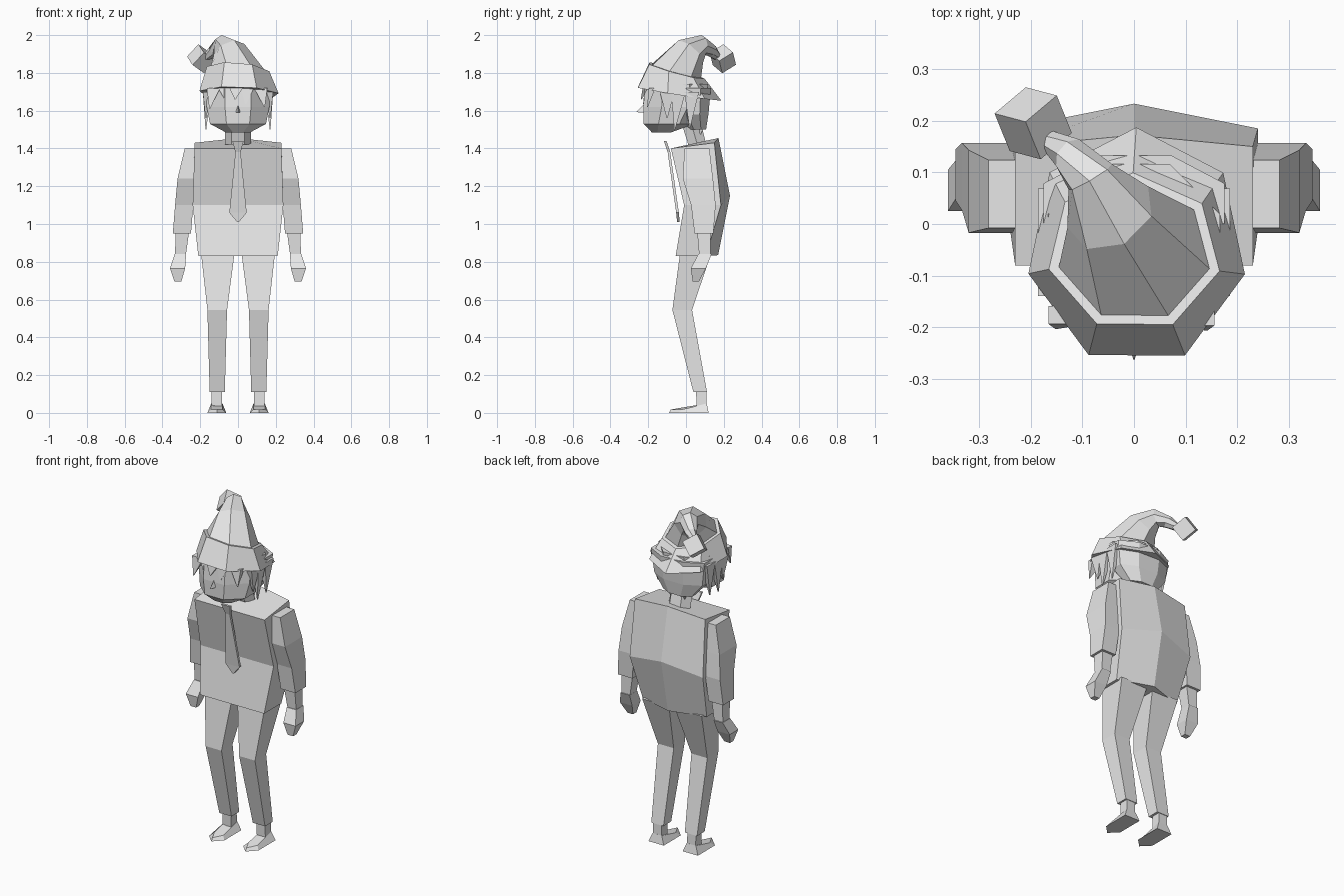
import bpy
import bmesh
from math import pi, cos, sin
from mathutils import Vector, Matrix, Euler

default_cube = bpy.data.objects.get("Cube")
if default_cube:
    bpy.data.objects.remove(default_cube, do_unlink=True)

grey = bpy.data.materials.new("light grey")
grey.use_nodes = True
grey.diffuse_color = (0.8, 0.8, 0.8, 1)
grey.node_tree.nodes["Principled BSDF"].inputs["Base Color"].default_value = grey.diffuse_color


def finish(name, bm, mirrored=False):
    """Turn a bmesh into a flat shaded object, optionally mirrored left to right."""
    bmesh.ops.recalc_face_normals(bm, faces=bm.faces[:])
    mesh = bpy.data.meshes.new(name)
    bm.to_mesh(mesh)
    bm.free()
    mesh.materials.append(grey)
    part = bpy.data.objects.new(name, mesh)
    bpy.context.scene.collection.objects.link(part)
    if mirrored:
        part.modifiers.new("left and right", 'MIRROR').use_clip = False
    return part


def loft(name, sections, mirrored=False):
    """Skin a list of cross-sections and close both ends."""
    bm = bmesh.new()
    loops = [[bm.verts.new(point) for point in section] for section in sections]
    count = len(loops[0])
    for lower, upper in zip(loops, loops[1:]):
        for i in range(count):
            j = (i + 1) % count
            bm.faces.new((lower[i], lower[j], upper[j], upper[i]))
    bm.faces.new(loops[0])
    bm.faces.new(loops[-1])
    return finish(name, bm, mirrored)


def ring(centre, rx, ry, sides, normal=(0, 0, 1)):
    """Polygon section with a flat side to the front, tilted to a normal."""
    tilt = Vector((0, 0, 1)).rotation_difference(Vector(normal))
    points = []
    for i in range(sides):
        angle = -pi / 2 + (i + 0.5) * 2 * pi / sides
        points.append(Vector(centre) + tilt @ Vector((rx * cos(angle), ry * sin(angle), 0)))
    return points


def box(cx, half_width, cy, half_depth, z):
    """Rectangular section for limbs."""
    return [(cx + sx * half_width, cy + sy * half_depth, z)
            for sx, sy in ((-1, -1), (1, -1), (1, 1), (-1, 1))]


def limb(name, rows):
    return loft(name, [box(*row) for row in rows], mirrored=True)


def spike(name, base, tip, width, depth, mirrored=False):
    return loft(name, [ring(base, width, depth, 4), ring(tip, 0.003, 0.003, 4)], mirrored)


# Torso: flat front, side walls and a back folded along the spine
def torso_section(width, front, side, spine, z_front, z_side, z_spine):
    return [(-width, front, z_front), (width, front, z_front), (width, side, z_side),
            (0, spine, z_spine), (-width, side, z_side)]


loft("torso", [
    torso_section(0.21, -0.055, 0.105, 0.17, 0.83, 0.83, 0.835),
    torso_section(0.24, -0.01, 0.185, 0.233, 1.1, 1.1, 1.15),
    torso_section(0.23, -0.08, 0.15, 0.172, 1.4, 1.43, 1.455),
])

# Tie: knot, narrow neck, broad blade and pointed end
def tie_section(half_width, y, z):
    return box(0, half_width, y, 0.007, z)


loft("tie", [tie_section(*row) for row in (
    (0.004, -0.04, 1.01), (0.046, -0.045, 1.06), (0.014, -0.09, 1.38),
    (0.03, -0.11, 1.44))])

# Arms
limb("sleeve", [(0.297, 0.048, 0.095, 0.05, 0.95), (0.285, 0.048, 0.092, 0.065, 1.1),
                (0.275, 0.045, 0.063, 0.08, 1.24), (0.25, 0.032, 0.058, 0.066, 1.4)])
limb("forearm", [(0.305, 0.028, 0.1, 0.03, 0.83), (0.295, 0.036, 0.095, 0.036, 0.96)])
limb("hand", [(0.318, 0.018, 0.052, 0.016, 0.695), (0.32, 0.04, 0.065, 0.04, 0.765),
              (0.305, 0.03, 0.1, 0.035, 0.84)])

# Legs
limb("trouser_leg", [(0.11, 0.04, 0.075, 0.036, 0.11), (0.11, 0.052, -0.02, 0.052, 0.545),
                     (0.107, 0.088, 0.05, 0.082, 0.84)])
limb("ankle", [(0.112, 0.028, 0.083, 0.027, 0.03), (0.112, 0.028, 0.08, 0.027, 0.13)])


# Feet: wedge with a pointed toe
def foot_section(half_width, heel, ball, toe, z_back, z_front):
    x = 0.112
    return [(x - half_width, heel, z_back), (x - half_width, ball, z_front), (x, toe, z_front),
            (x + half_width, ball, z_front), (x + half_width, heel, z_back)]


loft("foot", [foot_section(0.05, 0.12, -0.04, -0.09, 0, 0),
              foot_section(0.03, 0.11, -0.02, -0.08, 0.05, 0.018)], mirrored=True)

# Neck and head
loft("neck", [ring((0, 0.06, 1.42), 0.07, 0.055, 6), ring((0, 0.02, 1.56), 0.07, 0.06, 6)])
loft("head", [ring((0, -0.13, 1.485), 0.07, 0.055, 8), ring((0, -0.09, 1.53), 0.16, 0.145, 8),
              ring((0, -0.06, 1.62), 0.18, 0.18, 8), ring((0, -0.05, 1.74), 0.18, 0.18, 8)])
loft("nose", [[(-0.014, -0.22, 1.59), (0.014, -0.22, 1.59), (0, -0.22, 1.635)],
              [(-0.001, -0.263, 1.592), (0.001, -0.263, 1.592), (0, -0.262, 1.594)]])

# Hair: bowl at the back, locks at the sides, fringe at the front
loft("back_hair", [ring((0, 0.06, 1.5), 0.1, 0.05, 8), ring((0, 0.04, 1.58), 0.17, 0.085, 8),
                   ring((0, 0.04, 1.72), 0.19, 0.1, 8)])
for y, tip_y, tip_z in ((-0.1, -0.1, 1.56), (-0.04, -0.06, 1.5), (0.03, 0.02, 1.51)):
    spike("side_lock", (0.165, y, 1.7), (0.17, tip_y, tip_z), 0.03, 0.055, mirrored=True)
for x in (-0.03, 0.03):
    spike("nape_lock", (x, 0.09, 1.56), (x * 1.5, 0.075, 1.47), 0.05, 0.03)
for x, tip_x, tip_z in ((-0.13, -0.15, 1.61), (-0.07, -0.055, 1.635), (-0.01, -0.015, 1.66),
                        (0.05, 0.04, 1.635), (0.12, 0.14, 1.62)):
    y = -0.215 + abs(x) * 0.3
    spike("fringe_lock", (x, y, 1.72), (tip_x, y - 0.025, tip_z), 0.05, 0.025)

# Hat: flared brim, small ledge, then a cone curling back to one side
brim_tilt, ledge_tilt = (0.03, 0.16, 1), (0.08, 0.28, 1)
loft("hat", [
    ring((0.005, -0.045, 1.69), 0.215, 0.235, 7, brim_tilt),
    ring((0, -0.055, 1.812), 0.17, 0.16, 7, ledge_tilt),
    ring((0, -0.055, 1.812), 0.15, 0.14, 7, ledge_tilt),
    ring((-0.045, 0.02, 1.91), 0.09, 0.09, 7, (-0.35, 0.6, 0.7)),
    ring((-0.085, 0.09, 1.95), 0.05, 0.051, 7, (-0.5, 0.85, 0.1)),
    ring((-0.125, 0.135, 1.915), 0.035, 0.035, 7, (-0.6, 0.5, -0.6)),
    ring((-0.17, 0.165, 1.885), 0.02, 0.02, 7, (-0.9, 0.4, -0.3)),
])
bm = bmesh.new()
turn = Euler((0.6, 0.5, 0.7)).to_matrix().to_4x4()
bmesh.ops.create_cube(bm, size=0.09, matrix=Matrix.Translation((-0.195, 0.195, 1.875)) @ turn)
finish("hat_bobble", bm)
